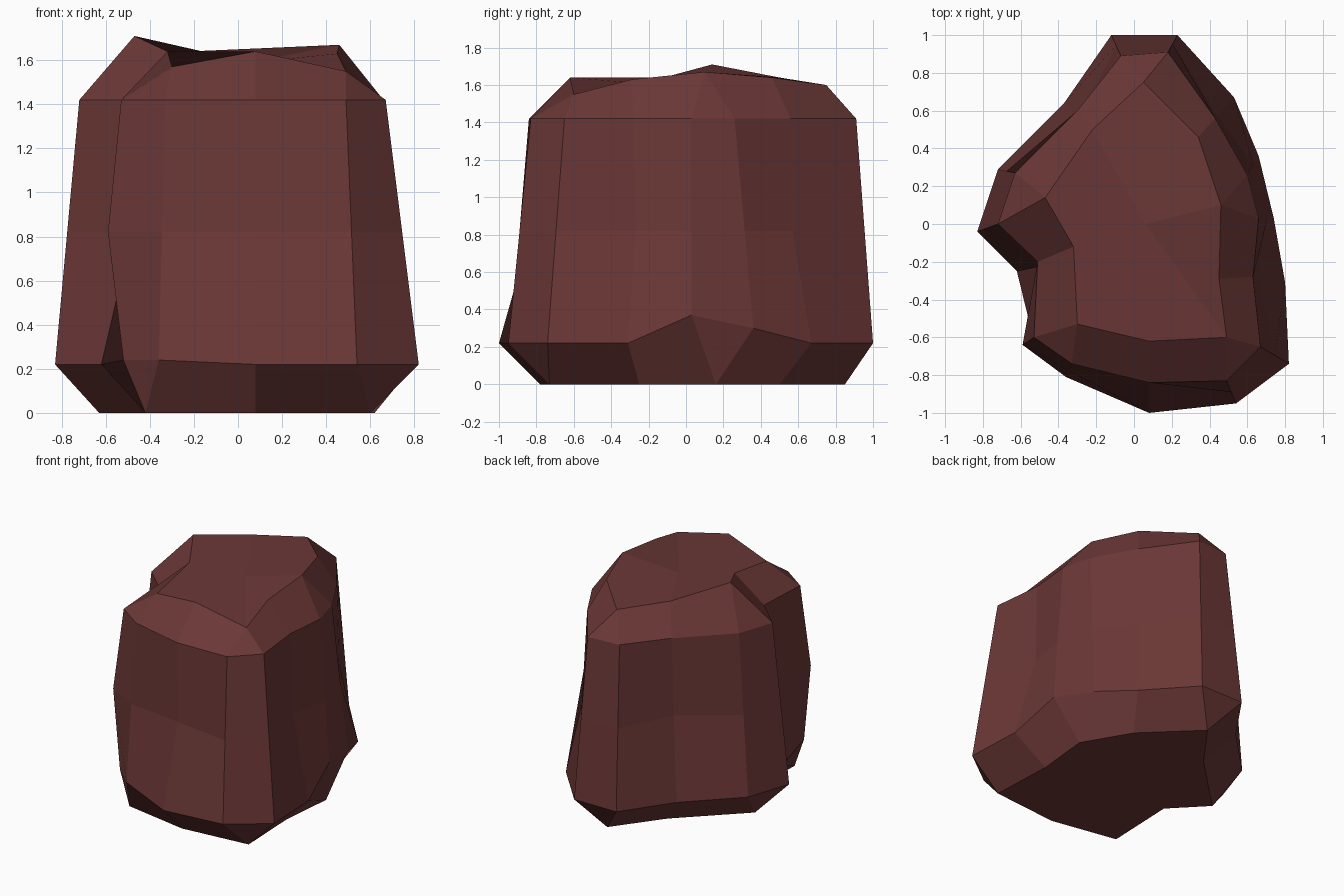
import bpy
import bmesh
from mathutils import Vector

default_cube = bpy.data.objects.get("Cube")
if default_cube:
    bpy.data.objects.remove(default_cube, do_unlink=True)

# Single matte stone colour
stone = bpy.data.materials.new("dark red stone")
stone.use_nodes = True
stone_colour = (.145, .039, .037, 1)
stone.diffuse_color = stone_colour
shader = next(n for n in stone.node_tree.nodes if n.type == "BSDF_PRINCIPLED")
shader.inputs["Base Color"].default_value = stone_colour
shader.inputs["Roughness"].default_value = .9

SHOULDER_HEIGHT = 1.42
SKIRT_HEIGHT = .22
WAIST_HEIGHT = .82

# Shoulder outline, clockwise from the back edge
shoulder_outline = [
    (-.07, .89), (.18, .91), (.43, .56), (.60, .26), (.66, .03),
    (.63, -.28), (.67, -.65), (.49, -.83), (.08, -.84), (-.33, -.74),
    (-.53, -.6), (-.51, -.2), (-.72, 0), (-.63, .27), (-.3, .6),
]

# Widest outline near the ground, matched column by column
skirt_outline = [
    (-.12, 1), (.23, 1), (.53, .67), (.66, .36), (.74, .03),
    (.8, -.31), (.82, -.74), (.54, -.95), (.08, -1), (-.36, -.81),
    (-.52, -.66), (-.62, -.25), (-.83, -.04), (-.72, .29), (-.37, .64),
]
chipped_heights = {3: .3, 4: .37, 9: .24, 10: .24}

# Waist columns that leave the straight wall: hollows and one bulge
waist_dents = {
    2: (.44, .57), 5: (.65, -.27), 8: (.08, -.83),
    10: (-.59, -.64), 11: (-.48, -.22), 14: (-.29, .56),
}

# Crown corners; a repeated corner pinches two columns together
back_tip, right_peak = (.05, .75, 1.6), (.46, .1, 1.67)
front_dip, notch_dip = (.49, -.6, 1.55), (-.3, -.53, 1.57)
left_peak = (-.47, .14, 1.71)
crown_outline = [
    back_tip, back_tip, (.34, .46, 1.64), right_peak, right_peak,
    (.45, -.29, 1.63), front_dip, front_dip, (.08, -.62, 1.64), notch_dip,
    notch_dip, (-.32, -.12, 1.64), left_peak, left_peak, (-.22, .5, 1.64),
]

# Foot corners, pinched in the same way
back_foot, left_foot, front_foot = (.06, .85), (.62, .16), (.6, -.73)
notch_foot, right_foot = (-.42, -.69), (-.63, .08)
foot_outline = [
    back_foot, back_foot, (.42, .5), left_foot, left_foot,
    (.58, -.25), front_foot, front_foot, (.08, -.78), notch_foot,
    notch_foot, (-.4, -.16), right_foot, right_foot, (-.2, .5),
]

shoulder = [Vector((x, y, SHOULDER_HEIGHT)) for x, y in shoulder_outline]
skirt = [Vector((x, y, chipped_heights.get(i, SKIRT_HEIGHT)))
         for i, (x, y) in enumerate(skirt_outline)]
crown = [Vector(corner) for corner in crown_outline]
foot = [Vector((x, y, 0)) for x, y in foot_outline]

# Waist follows the straight wall except at the dents
waist = []
for upper, lower in zip(shoulder, skirt):
    blend = (SHOULDER_HEIGHT - WAIST_HEIGHT) / (SHOULDER_HEIGHT - lower.z)
    waist.append(upper.lerp(lower, blend))
for column, (x, y) in waist_dents.items():
    waist[column] = Vector((x, y, WAIST_HEIGHT))


def bridge(bm, lower, upper):
    """Join two closed rings of vertices with four-sided faces."""
    count = len(lower)
    for i in range(count):
        j = (i + 1) % count
        bm.faces.new((lower[i], lower[j], upper[j], upper[i]))


# Boulder body
bm = bmesh.new()
rings = [[bm.verts.new(p) for p in ring]
         for ring in (foot, skirt, waist, shoulder, crown)]
for lower_ring, upper_ring in zip(rings, rings[1:]):
    bridge(bm, lower_ring, upper_ring)
bm.faces.new(rings[0])

# Top: three broad facets meeting at a slightly sunken centre
top_centre = bm.verts.new((.06, 0, 1.59))
for columns in ((14, 0, 2, 3), (3, 5, 6), (6, 8, 9, 11, 12, 14)):
    bm.faces.new([top_centre] + [rings[-1][c] for c in columns])

# Weld the pinched columns and face everything outward
bmesh.ops.remove_doubles(bm, verts=bm.verts, dist=.001)
bmesh.ops.recalc_face_normals(bm, faces=bm.faces)

mesh = bpy.data.meshes.new("boulder")
bm.to_mesh(mesh)
bm.free()
mesh.materials.append(stone)
boulder = bpy.data.objects.new("boulder", mesh)
bpy.context.collection.objects.link(boulder)
